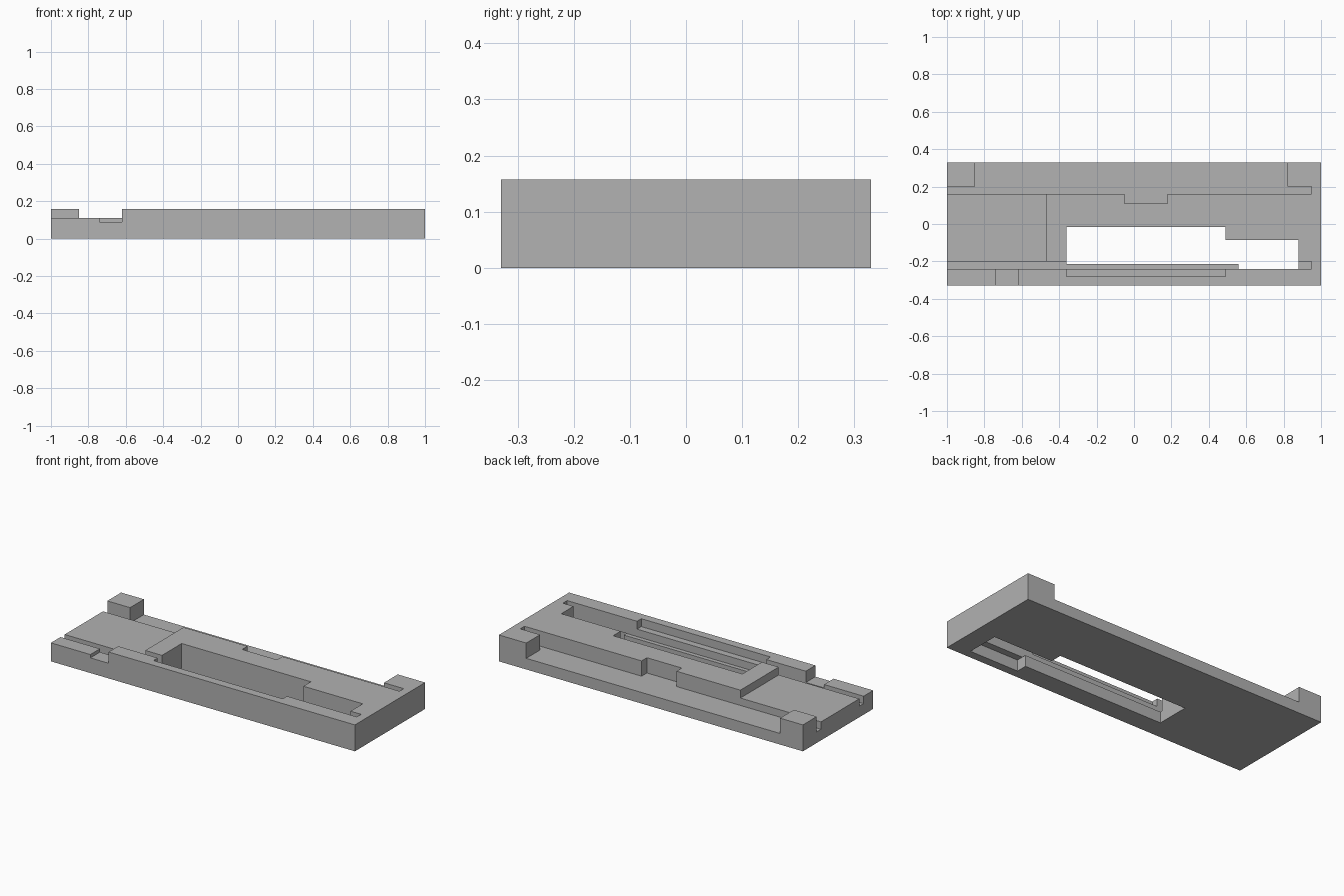
import bpy
import bmesh
from mathutils import Matrix, Vector

if "Cube" in bpy.data.objects:
    bpy.data.objects.remove(bpy.data.objects["Cube"], do_unlink=True)

# Shared levels
TOP = 0.157      # upper face
DECK = 0.11      # lowered deck and strip
FLOOR = 0.066    # rear shelf and grooves
OVER = 0.3       # above everything
UNDER = -0.1     # below everything

grey = bpy.data.materials.new("plain_grey")
grey.use_nodes = True
colour = (0.445, 0.445, 0.445, 1)
grey.diffuse_color = colour
grey.node_tree.nodes["Principled BSDF"].inputs["Base Color"].default_value = colour


def box(name, x, y, z):
    """Box object spanning the given x, y and z ranges."""
    low, high = (Vector(p) for p in zip(x, y, z))
    bm = bmesh.new()
    bmesh.ops.create_cube(bm, size=1, matrix=Matrix.Translation((low + high) / 2)
                          @ Matrix.Diagonal((high - low).to_4d()))
    mesh = bpy.data.meshes.new(name)
    bm.to_mesh(mesh)
    bm.free()
    mesh.materials.append(grey)
    obj = bpy.data.objects.new(name, mesh)
    bpy.context.collection.objects.link(obj)
    return obj


base = box("base_plate", (-1, 1), (-0.33, 0.33), (0, TOP))

cuts = [
    # Rear shelf between the corner posts, its groove and the wall notch
    ("rear_shelf", (-0.85, 0.82), (0.16, 0.4), (FLOOR, OVER)),
    ("rear_groove", (-1.1, 0.95), (0.16, 0.2), (FLOOR, OVER)),
    ("wall_notch", (-0.05, 0.18), (0.11, 0.18), (FLOOR, OVER)),
    # Front groove, lowered deck and front strip details
    ("front_groove", (-1.1, 0.95), (-0.24, -0.2), (FLOOR, OVER)),
    ("low_deck", (-1.1, -0.47), (-0.22, 0.18), (DECK, OVER)),
    ("low_strip", (-1.1, -0.62), (-0.4, -0.22), (DECK, OVER)),
    ("strip_notch", (-0.74, -0.62), (-0.4, -0.22), (0.09, OVER)),
    ("strip_pocket", (-0.36, 0.49), (-0.28, -0.22), (DECK, OVER)),
    # Stepped window through the plate, with an undercut beneath the strip
    ("main_window", (-0.36, 0.49), (-0.215, -0.015), (UNDER, OVER)),
    ("middle_window", (0.45, 0.6), (-0.215, -0.085), (UNDER, OVER)),
    ("end_window", (0.56, 0.88), (-0.24, -0.085), (UNDER, OVER)),
    ("undercut", (0.56, 0.88), (-0.28, -0.2), (UNDER, FLOOR)),
]

bpy.context.view_layer.objects.active = base
for name, x, y, z in cuts:
    cutter = box(name + "_cutter", x, y, z)
    cutter.hide_render = True
    mod = base.modifiers.new(name, "BOOLEAN")
    mod.operation = "DIFFERENCE"
    mod.solver = "EXACT"
    mod.object = cutter
    bpy.ops.object.modifier_apply(modifier=mod.name)
    bpy.data.objects.remove(cutter, do_unlink=True)
